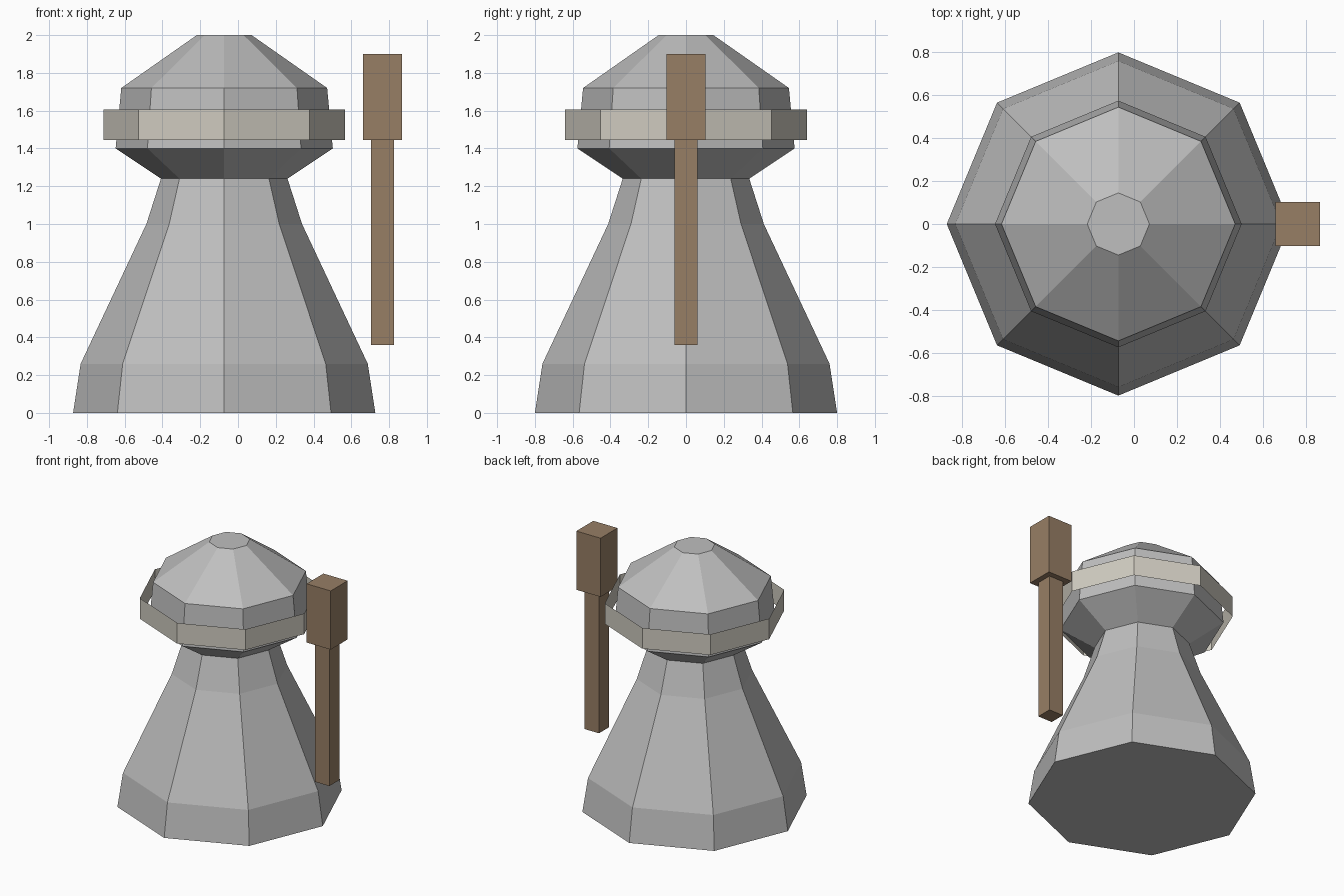
import bpy
import bmesh
from math import cos, sin, pi

cube = bpy.data.objects.get("Cube")
if cube:
    bpy.data.objects.remove(cube, do_unlink=True)

TOWER_X = -0.073
SIDES = 8


def material(name, colour):
    mat = bpy.data.materials.new(name)
    mat.use_nodes = True
    mat.diffuse_color = (*colour, 1)
    for node in mat.node_tree.nodes:
        if node.type == 'BSDF_PRINCIPLED':
            node.inputs["Base Color"].default_value = (*colour, 1)
    return mat


stone = material("grey_stone", (0.52, 0.52, 0.52))
cream = material("pale_cream", (0.63, 0.60, 0.53))
wood = material("brown_wood", (0.31, 0.21, 0.13))


def finish(name, bm, mat):
    mesh = bpy.data.meshes.new(name)
    bm.to_mesh(mesh)
    bm.free()
    mesh.materials.append(mat)
    obj = bpy.data.objects.new(name, mesh)
    bpy.context.collection.objects.link(obj)
    return obj


def lathe(name, profile, mat, capped):
    """Stack octagonal rings given as (radius, height) pairs."""
    bm = bmesh.new()
    rings = []
    for radius, z in profile:
        angles = [2 * pi * i / SIDES for i in range(SIDES)]
        rings.append([bm.verts.new((TOWER_X + radius * cos(a), radius * sin(a), z))
                      for a in angles])
    for low, high in zip(rings, rings[1:]):
        for i in range(SIDES):
            j = (i + 1) % SIDES
            bm.faces.new((low[i], low[j], high[j], high[i]))
    if capped:
        bm.faces.new(rings[0][::-1])
        bm.faces.new(rings[-1])
    return finish(name, bm, mat)


def post(name, x, width, bottom, top, mat):
    """Square upright block."""
    bm = bmesh.new()
    bmesh.ops.create_cube(bm, size=1)
    for v in bm.verts:
        v.co = (x + v.co.x * width, v.co.y * width,
                (bottom + top) / 2 + v.co.z * (top - bottom))
    return finish(name, bm, mat)


# Flared body, narrow neck and domed head in one faceted shell
lathe("tower_body", [(0.80, 0), (0.76, 0.26), (0.412, 1.0), (0.335, 1.24),
                     (0.575, 1.40), (0.545, 1.72), (0.145, 2.0)], stone, True)

# Thin open band around the head
lathe("head_band", [(0.64, 1.445), (0.64, 1.605)], cream, False)

# Upright club floating beside the body
post("club_handle", 0.765, 0.122, 0.36, 1.445, wood)
post("club_head", 0.764, 0.207, 1.445, 1.90, wood)
